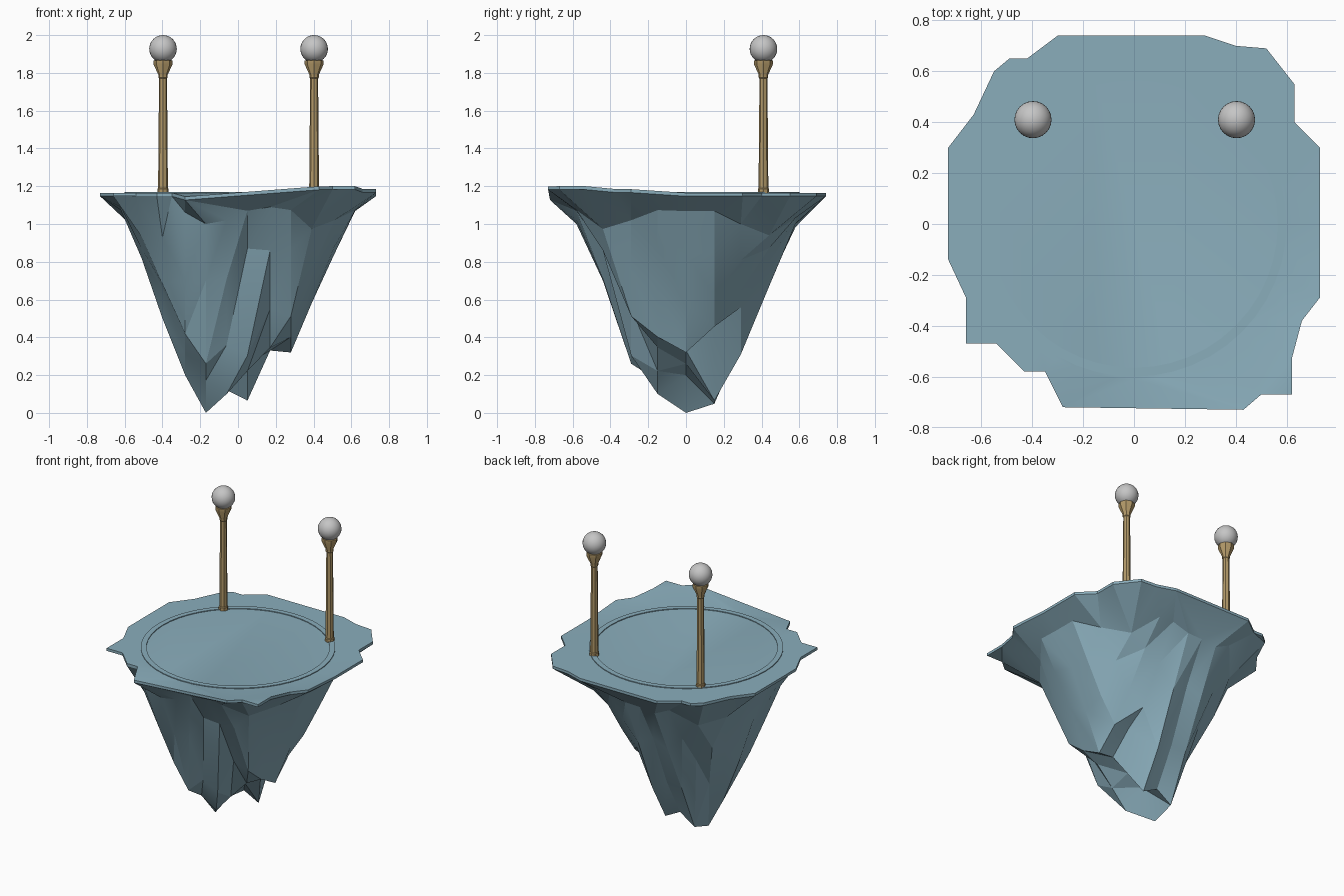
import bpy, math, random
from mathutils import Vector
from mathutils.geometry import delaunay_2d_cdt

if "Cube" in bpy.data.objects:
    bpy.data.objects.remove(bpy.data.objects["Cube"])

random.seed(11)
TOP = 1.165


def material(name, rgb):
    m = bpy.data.materials.new(name)
    m.diffuse_color = (*rgb, 1)
    m.use_nodes = True
    m.node_tree.nodes["Principled BSDF"].inputs["Base Color"].default_value = m.diffuse_color
    return m


STONE = material("blue_grey_stone", (0.255, 0.42, 0.50))
BRASS = material("brass", (0.45, 0.32, 0.14))
GLASS = material("pale_glass", (0.56, 0.56, 0.56))


def make(name, verts, faces, mat, angle=35):
    me = bpy.data.meshes.new(name)
    me.from_pydata(verts, [], faces)
    me.materials.append(mat)
    ob = bpy.data.objects.new(name, me)
    bpy.context.collection.objects.link(ob)
    smooth(ob, angle)
    return ob


def smooth(ob, angle):
    bpy.ops.object.select_all(action='DESELECT')
    ob.select_set(True)
    bpy.context.view_layer.objects.active = ob
    bpy.ops.object.shade_smooth_by_angle(angle=math.radians(angle))


def lathe(name, profile, n, mat, x=0, y=0, closed=False, angle=30):
    """Spin (radius, z) points round a vertical axis."""
    verts = [(x + r * math.cos(2 * math.pi * i / n), y + r * math.sin(2 * math.pi * i / n), z)
             for r, z in profile for i in range(n)]
    rows = len(profile)
    faces = [(j * n + i, j * n + (i + 1) % n,
              (j + 1) % rows * n + (i + 1) % n, (j + 1) % rows * n + i)
             for j in range(rows if closed else rows - 1) for i in range(n)]
    if not closed:
        faces += [tuple(reversed(range(n))), tuple(range((rows - 1) * n, rows * n))]
    return make(name, verts, faces, mat, angle)


# Jagged rim of the island, counter-clockwise
RIM = [(.73, 0), (.73, .30), (.63, .40), (.63, .55), (.52, .69), (.40, .70), (.28, .74),
       (-.30, .74), (-.42, .65), (-.49, .65), (-.55, .60), (-.63, .43), (-.73, .30),
       (-.73, -.14), (-.66, -.29), (-.66, -.47), (-.54, -.47), (-.43, -.58), (-.35, -.58),
       (-.28, -.72), (.43, -.73), (.50, -.67), (.62, -.67), (.62, -.53), (.66, -.38), (.73, -.29)]
N = len(RIM)


def top_z(x, y):
    # Front right corner lifts, front left corner droops
    if y < -.7 and x < 0:
        return 1.145
    return TOP + min(.035, max(0, .19 * x - .164 * y - .167))


def triangulate(extra):
    pts = [Vector(p) for p in RIM + extra]
    edges = [(i, (i + 1) % N) for i in range(N)]
    out = delaunay_2d_cdt(pts, edges, [], 1, 1e-5)
    return [tuple(v) for v in out[0]], [tuple(f) for f in out[2]]


# Ground: rim plus a flat inner disc, with a thin edge
circle = [(.61 * math.cos(math.pi * i / 24), .61 * math.sin(math.pi * i / 24)) for i in range(48)]
pts, tris = triangulate(circle)
verts = [(x, y, top_z(x, y)) for x, y in pts]
base = len(verts)
verts += [(x, y, top_z(x, y) - .018) for x, y in RIM]
sides = [(base + i, base + (i + 1) % N, (i + 1) % N, i) for i in range(N)]
make("island_ground", verts, tris + sides, STONE, 15)

# Rock underside: depth is a product of the two side profiles, roughened
XS = {-.62: 1.07, -.51: .81, -.40: .50, -.28: .20, -.17: .01, -.06: .10, .05: .07,
      .17: .31, .28: .32, .39: .57, .51: .83, .62: 1.06}
YS = {-.58: 1.0, -.44: .68, -.29: .26, -.15: .10, 0: .01, .15: .06, .29: .30, .44: .65, .58: .96}
# Hanging tips and ledges that break the regular shape
SPOTS = {(-.17, 0): 0, (.05, .15): .065, (-.06, -.15): .10, (.28, 0): .32, (.17, 0): .33,
         (-.06, 0): .20, (.05, 0): .26, (-.28, 0): .20, (-.40, 0): .50, (.39, 0): .58,
         (.51, -.15): .88, (.51, 0): .84, (.51, .15): .85, (.51, .29): 1.0, (.51, -.29): 1.02,
         (-.17, -.44): .70, (-.06, -.44): .71, (.05, -.44): .87, (.17, -.44): .86,
         (.28, -.44): .86, (-.17, -.58): 1.0, (-.06, -.58): 1.02, (.05, -.58): 1.07,
         (.17, -.58): 1.09, (-.17, -.29): .26, (-.06, -.29): .36, (-.28, -.44): .70}
heights = {}
for x, zx in XS.items():
    for y, zy in YS.items():
        if math.hypot(x, y) < .66:
            corner = 1 - .3 * abs(x * y) / .36
            depth = (1.165 - zx) * (1.165 - zy) / 1.16 * corner * random.uniform(.86, 1.07)
            heights[(x, y)] = SPOTS.get((x, y), 1.165 - max(depth, .05))
keys = list(heights)
pts, tris = triangulate(keys)
zs = [top_z(x, y) - .018 for x, y in RIM] + [heights[k] for k in keys]
make("rock_underside", [(x, y, z) for (x, y), z in zip(pts, zs)],
     [f[::-1] for f in tris], STONE, 16)

# Raised ring set in the ground
lathe("ground_ring", [(.565, 1.155), (.60, 1.155), (.60, 1.170), (.565, 1.170)], 48, STONE, closed=True)

# Lamp posts with round globes
POST = [(.030, 1.16), (.030, 1.185), (.026, 1.19), (.021, 1.77), (.025, 1.775),
        (.025, 1.79), (.050, 1.845), (.050, 1.865), (.035, 1.87)]
for side, sx in (("left", -1), ("right", 1)):
    px = .003 + sx * .40
    lathe(side + "_lamp_post", POST, 8, BRASS, px, .41)
    bpy.ops.mesh.primitive_uv_sphere_add(segments=24, ring_count=16, radius=.073,
                                         location=(px, .41, 1.927))
    globe = bpy.context.object
    globe.name = side + "_lamp_globe"
    globe.data.materials.append(GLASS)
    smooth(globe, 60)
